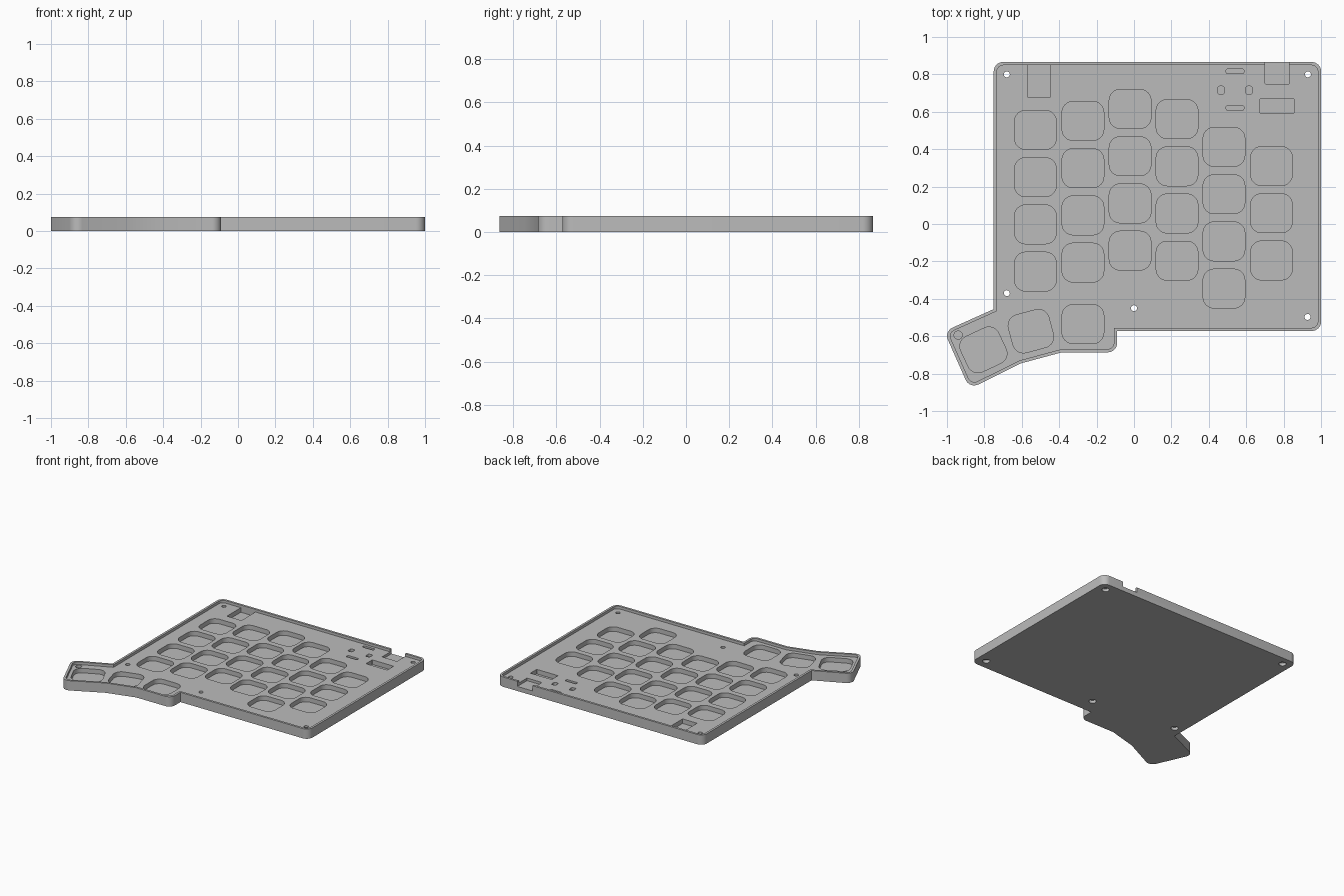
import bpy, bmesh
from math import sin, cos, tan, radians, pi
from mathutils import Vector, Matrix

cube = bpy.data.objects.get("Cube")
if cube:
    bpy.data.objects.remove(cube, do_unlink=True)

HEIGHT, PLATE, FLOOR, PORT = 0.075, 0.055, 0.02, 0.035
RIM, PITCH, ABOVE = 0.017, 0.2525, 0.12

grey = bpy.data.materials.new("case_grey")
grey.use_nodes = True
grey.diffuse_color = (0.5, 0.5, 0.5, 1)
grey.node_tree.nodes["Principled BSDF"].inputs["Base Color"].default_value = (0.5, 0.5, 0.5, 1)


def corner_frames(points):
    for i, p in enumerate(points):
        p = Vector(p)
        a = (p - Vector(points[i - 1])).normalized()
        b = (Vector(points[(i + 1) % len(points)]) - p).normalized()
        yield p, a, b, a.x * b.y - a.y * b.x


def inset(points, d):
    """Move every side of an anticlockwise outline inwards."""
    return [p + (b - a) * d / turn for p, a, b, turn in corner_frames(points)]


def rounded(points, r, steps=8):
    """Round the convex corners and keep the concave ones sharp."""
    out = []
    for p, a, b, turn in corner_frames(points):
        if turn <= 0:
            out.append(p)
            continue
        angle = a.angle(b)
        start = p - a * r * tan(angle / 2)
        centre = start + Vector((-a.y, a.x)) * r
        for k in range(steps + 1):
            out.append(centre + Matrix.Rotation(angle * k / steps, 2) @ (start - centre))
    return out


def prism(name, outline, z0, z1):
    bm = bmesh.new()
    face = bm.faces.new([bm.verts.new((p[0], p[1], z0)) for p in outline])
    top = bmesh.ops.extrude_face_region(bm, geom=[face])
    verts = [g for g in top["geom"] if isinstance(g, bmesh.types.BMVert)]
    bmesh.ops.translate(bm, verts=verts, vec=(0, 0, z1 - z0))
    bmesh.ops.recalc_face_normals(bm, faces=bm.faces)
    mesh = bpy.data.meshes.new(name)
    bm.to_mesh(mesh)
    bm.free()
    mesh.materials.append(grey)
    obj = bpy.data.objects.new(name, mesh)
    bpy.context.collection.objects.link(obj)
    return obj


def box(x, y, w, h, r=0.004, turn=0):
    spin = Matrix.Rotation(radians(turn), 2)
    pts = [Vector((x, y)) + spin @ Vector((sx * w / 2, sy * h / 2))
           for sx, sy in ((-1, -1), (1, -1), (1, 1), (-1, 1))]
    return rounded(pts, r)


def circle(x, y, r, n=24):
    return [(x + r * cos(2 * pi * i / n), y + r * sin(2 * pi * i / n)) for i in range(n)]


# Case body with the angled thumb wing
outline = [(-0.75, 0.866), (-0.75, -0.455), (-1.015, -0.574), (-0.879, -0.881),
           (-0.604, -0.745), (-0.385, -0.686), (-0.09, -0.686), (-0.09, -0.572),
           (1.0, -0.572), (1.0, 0.866)]
case = prism("keyboard_case", rounded(outline, 0.05), 0, HEIGHT)

cutters = []


def cut(name, shape, z0, z1=ABOVE):
    cutters.append(prism(name, shape, z0, z1))


# Recessed plate inside the rim
cut("plate_recess", rounded(inset(outline, RIM), 0.035), PLATE)

# Staggered key columns: x, y of the top key, number of keys
for x, y, count in ((-0.527, 0.503, 4), (-0.273, 0.551, 4), (-0.021, 0.615, 4),
                    (0.23, 0.561, 4), (0.481, 0.412, 4), (0.735, 0.31, 3)):
    for row in range(count):
        cut("key_pocket", box(x, y - row * PITCH, 0.223, 0.208, 0.058), FLOOR)

# Fanned thumb keys
for x, y, turn in ((-0.273, -0.535, 0), (-0.551, -0.573, 15), (-0.805, -0.673, 25)):
    cut("thumb_pocket", box(x, y, 0.223, 0.208, 0.058, turn), FLOOR)

# Cable notch through the back rim, and the component pockets
cut("port_notch", box(0.765, 0.849, 0.128, 0.2), PORT)
cut("connector_pocket", box(-0.508, 0.764, 0.124, 0.17), FLOOR)
cut("socket_pocket", box(0.765, 0.631, 0.182, 0.077), FLOOR)
for y in (0.816, 0.621):
    cut("slot_pocket", box(0.54, y, 0.095, 0.024, 0.008), PORT)
for x in (0.465, 0.615):
    cut("peg_pocket", box(x, 0.715, 0.035, 0.043, 0.01), PORT)
cut("thumb_dimple", circle(-0.94, -0.594, 0.022), PORT)

# Screw holes, widened underneath
for x, y in ((-0.68, 0.8), (0.93, 0.8), (-0.68, -0.37), (0, -0.45), (0.928, -0.497)):
    cut("screw_hole", circle(x, y, 0.016), -0.05)
    cut("screw_head_recess", circle(x, y, 0.026), -0.05, 0.022)

for cutter in cutters:
    mod = case.modifiers.new(cutter.name, "BOOLEAN")
    mod.operation, mod.solver, mod.object = "DIFFERENCE", "EXACT", cutter

# Bake the cuts and remove the cutters
bpy.context.view_layer.update()
depsgraph = bpy.context.evaluated_depsgraph_get()
baked = bpy.data.meshes.new_from_object(case.evaluated_get(depsgraph))
case.modifiers.clear()
case.data = baked
baked.materials.clear()
baked.materials.append(grey)
for poly in baked.polygons:
    poly.material_index = 0
for cutter in cutters:
    bpy.data.objects.remove(cutter, do_unlink=True)

bpy.ops.object.select_all(action="DESELECT")
case.select_set(True)
bpy.context.view_layer.objects.active = case
bpy.ops.object.shade_smooth_by_angle()
